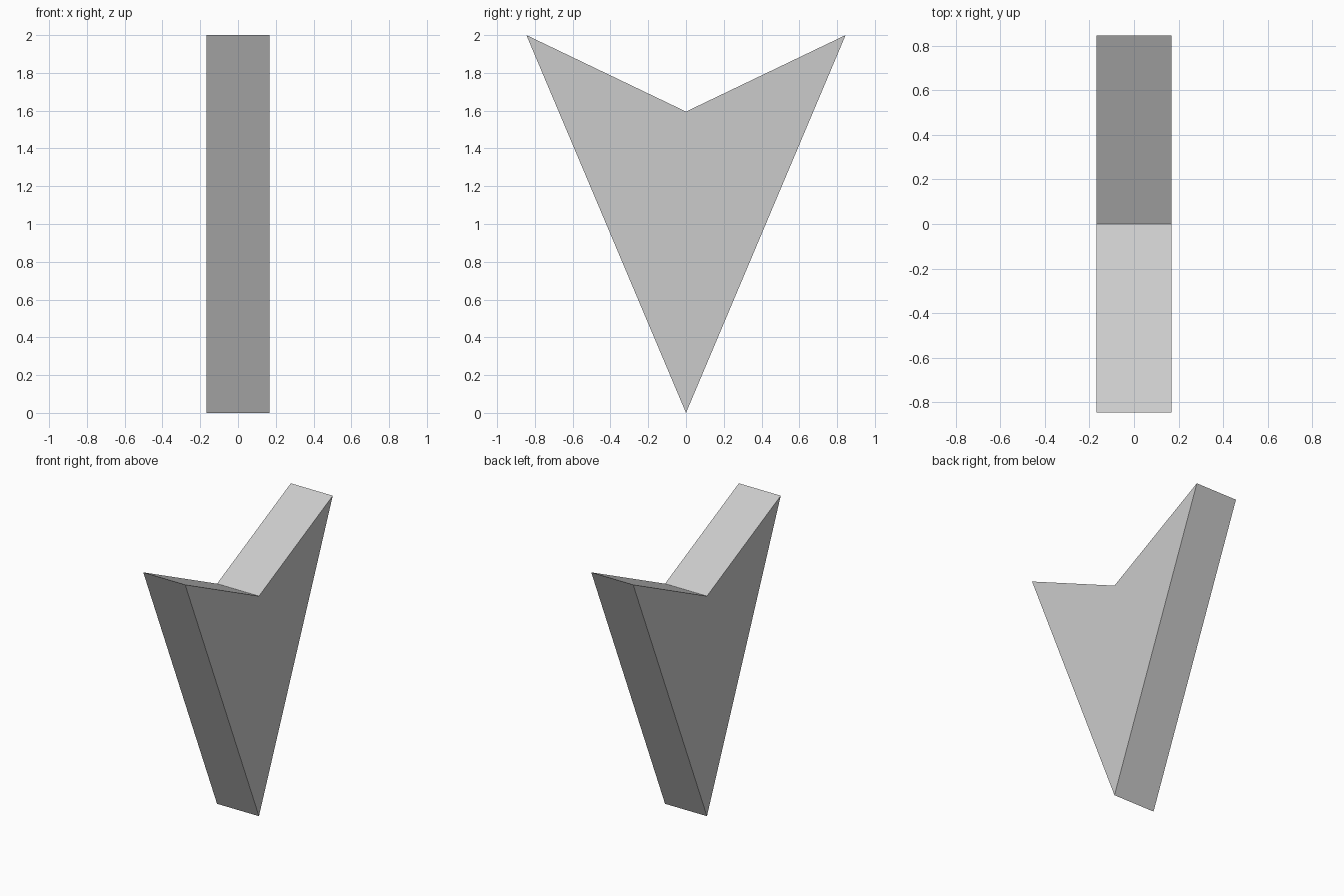
import bpy, bmesh
from mathutils import Vector

if "Cube" in bpy.data.objects:
    bpy.data.objects.remove(bpy.data.objects["Cube"])

HALF_WIDTH = 0.168
# Notched arrowhead outline in (y, z)
PROFILE = [(0, 0), (0.845, 2), (0, 1.595), (-0.845, 2)]

# Arrowhead: outline extruded along x
bm = bmesh.new()
outline = bm.faces.new([bm.verts.new((-HALF_WIDTH, y, z)) for y, z in PROFILE])
ext = bmesh.ops.extrude_face_region(bm, geom=[outline], use_keep_orig=True)
moved = [g for g in ext["geom"] if isinstance(g, bmesh.types.BMVert)]
bmesh.ops.translate(bm, verts=moved, vec=Vector((2 * HALF_WIDTH, 0, 0)))
bmesh.ops.recalc_face_normals(bm, faces=bm.faces)

mesh = bpy.data.meshes.new("arrowhead")
bm.to_mesh(mesh)
bm.free()
bpy.context.collection.objects.link(bpy.data.objects.new("arrowhead", mesh))
